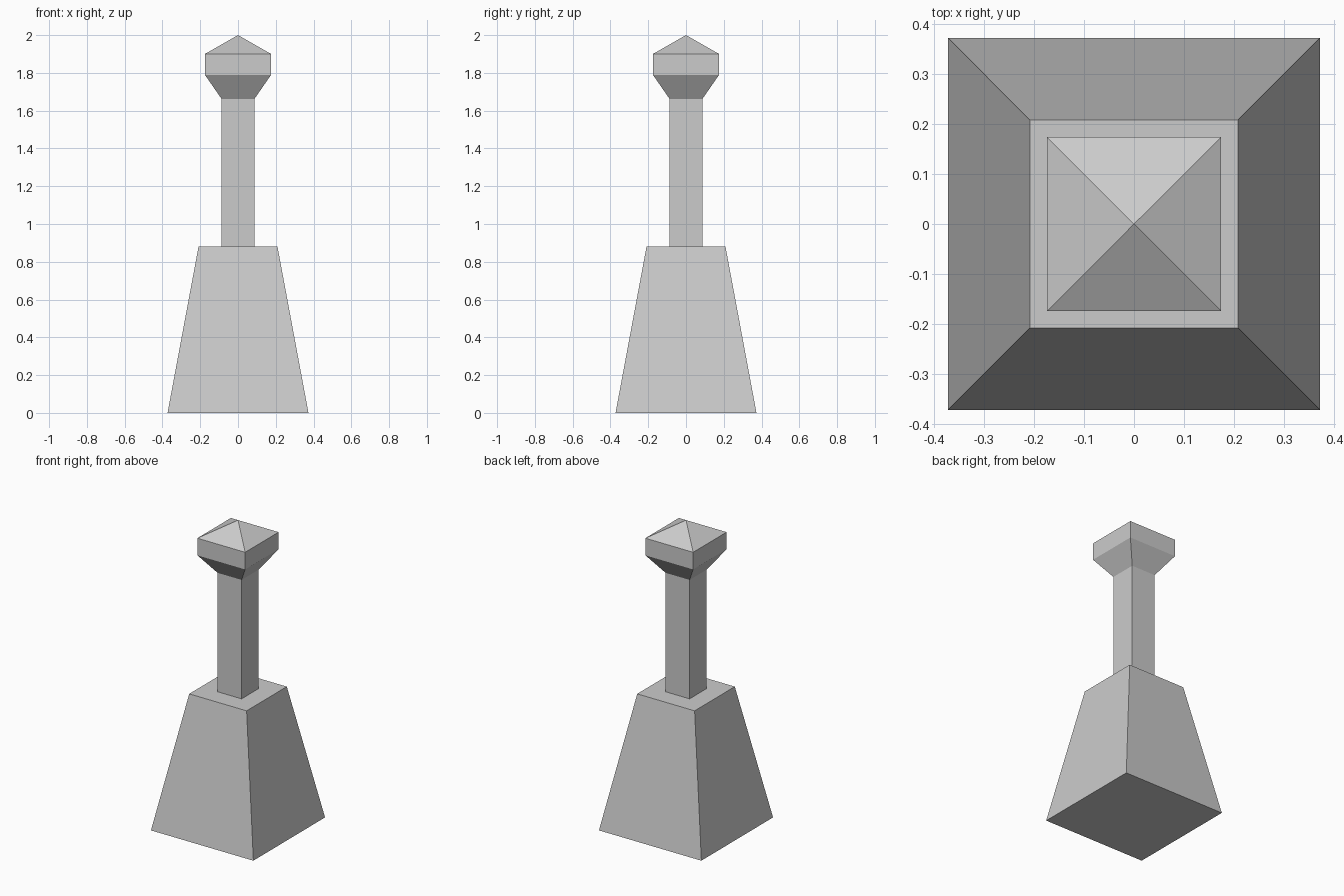
import bpy, bmesh

if "Cube" in bpy.data.objects:
    bpy.data.objects.remove(bpy.data.objects["Cube"])


def square_stack(name, profile, cap_bottom=False, cap_top=False):
    """Loft square rings from (half width, height) pairs; zero width makes a point."""
    bm = bmesh.new()
    rings = []
    for h, z in profile:
        if h == 0:
            rings.append([bm.verts.new((0, 0, z))] * 4)
        else:
            rings.append([bm.verts.new((h * sx, h * sy, z))
                          for sx, sy in ((-1, -1), (1, -1), (1, 1), (-1, 1))])
    for low, high in zip(rings, rings[1:]):
        for i in range(4):
            j = (i + 1) % 4
            corners = [low[i], low[j], high[j], high[i]]
            bm.faces.new(list(dict.fromkeys(corners)))
    if cap_bottom:
        bm.faces.new(rings[0][::-1])
    if cap_top:
        bm.faces.new(rings[-1])
    mesh = bpy.data.meshes.new(name)
    bm.to_mesh(mesh)
    bm.free()
    obj = bpy.data.objects.new(name, mesh)
    bpy.context.collection.objects.link(obj)
    return obj


# Tapered pedestal
square_stack("pedestal", [(0.373, 0), (0.209, 0.88)], cap_bottom=True, cap_top=True)

# Square post, open where it meets its neighbours
square_stack("post", [(0.0875, 0.88), (0.0875, 1.663)])

# Flared head with a pyramid cap
square_stack("head", [(0.0875, 1.663), (0.174, 1.788), (0.174, 1.901), (0, 2.0)])
